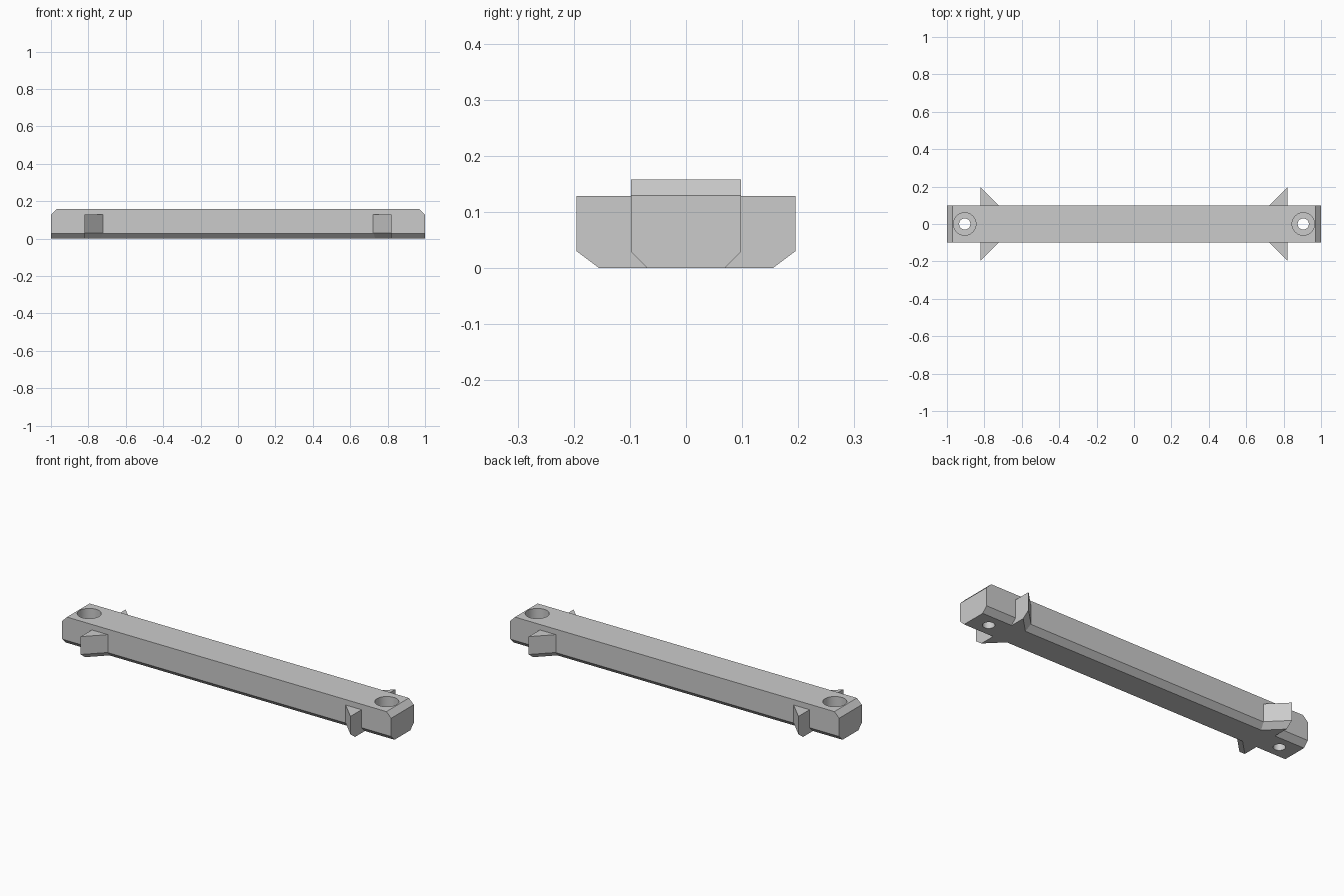
import bpy
import bmesh

cube = bpy.data.objects.get("Cube")
if cube:
    bpy.data.objects.remove(cube, do_unlink=True)

HALF_W, HEIGHT = 0.098, 0.158
CHAMFER = 0.029
HOLE_X = 0.905

grey = bpy.data.materials.new("mid grey")
grey.use_nodes = True
colour = (0.6, 0.6, 0.6, 1)
grey.diffuse_color = colour
grey.node_tree.nodes["Principled BSDF"].inputs["Base Color"].default_value = colour


def make_object(name, bm):
    bmesh.ops.recalc_face_normals(bm, faces=bm.faces)
    mesh = bpy.data.meshes.new(name)
    bm.to_mesh(mesh)
    bm.free()
    mesh.materials.append(grey)
    obj = bpy.data.objects.new(name, mesh)
    bpy.context.collection.objects.link(obj)
    return obj


def loft(name, rings):
    """Closed solid through rings that have equal point counts."""
    bm = bmesh.new()
    loops = [[bm.verts.new(p) for p in ring] for ring in rings]
    n = len(loops[0])
    for low, high in zip(loops, loops[1:]):
        for i in range(n):
            j = (i + 1) % n
            bm.faces.new((low[i], low[j], high[j], high[i]))
    bm.faces.new(loops[0])
    bm.faces.new(loops[-1])
    return make_object(name, bm)


def cylinder(name, x, radius, z0, z1):
    bm = bmesh.new()
    bmesh.ops.create_cone(bm, cap_ends=True, segments=48, radius1=radius,
                          radius2=radius, depth=z1 - z0)
    bmesh.ops.translate(bm, verts=bm.verts, vec=(x, 0, (z0 + z1) / 2))
    obj = make_object(name, bm)
    obj.hide_render = True
    return obj


# Bar: long edges chamfered underneath, end edges chamfered on top
shoulder = HEIGHT - CHAMFER
bar = loft("bar", [
    [(sx * x, sy * y, z) for sx, sy in ((-1, -1), (1, -1), (1, 1), (-1, 1))]
    for x, y, z in ((1, HALF_W - CHAMFER, 0), (1, HALF_W, CHAMFER),
                    (1, HALF_W, shoulder), (1 - CHAMFER, HALF_W, HEIGHT))])

# Counterbored screw holes
for side in (-1, 1):
    for radius, floor in ((0.06, 0.04), (0.03, -0.1)):
        cutter = cylinder("hole_cutter", side * HOLE_X, radius, floor, 0.3)
        mod = bar.modifiers.new("hole", "BOOLEAN")
        mod.operation = "DIFFERENCE"
        mod.solver = "EXACT"
        mod.object = cutter
        bpy.context.view_layer.objects.active = bar
        bpy.ops.object.modifier_apply(modifier=mod.name)
        bpy.data.objects.remove(cutter, do_unlink=True)

bpy.ops.object.select_all(action="DESELECT")
bar.select_set(True)
bpy.context.view_layer.objects.active = bar
bpy.ops.object.shade_smooth_by_angle()

# Wedge barbs: square outer face, sloping inner face chamfered underneath
FIN_X, TIP, ROOT = 0.82, 0.195, HALF_W - CHAMFER
for x_name, sx in (("left", 1), ("right", -1)):
    for y_name, sy in (("front", -1), ("back", 1)):
        rings = []
        for z, inset in ((0, 0.04), (0.03, 0), (0.128, 0)):
            tip = TIP - inset
            rings.append([(sx * FIN_X, sy * ROOT, z), (sx * FIN_X, sy * tip, z),
                          (sx * (FIN_X - (tip - ROOT)), sy * ROOT, z)])
        loft(f"{y_name}_{x_name}_barb", rings)
